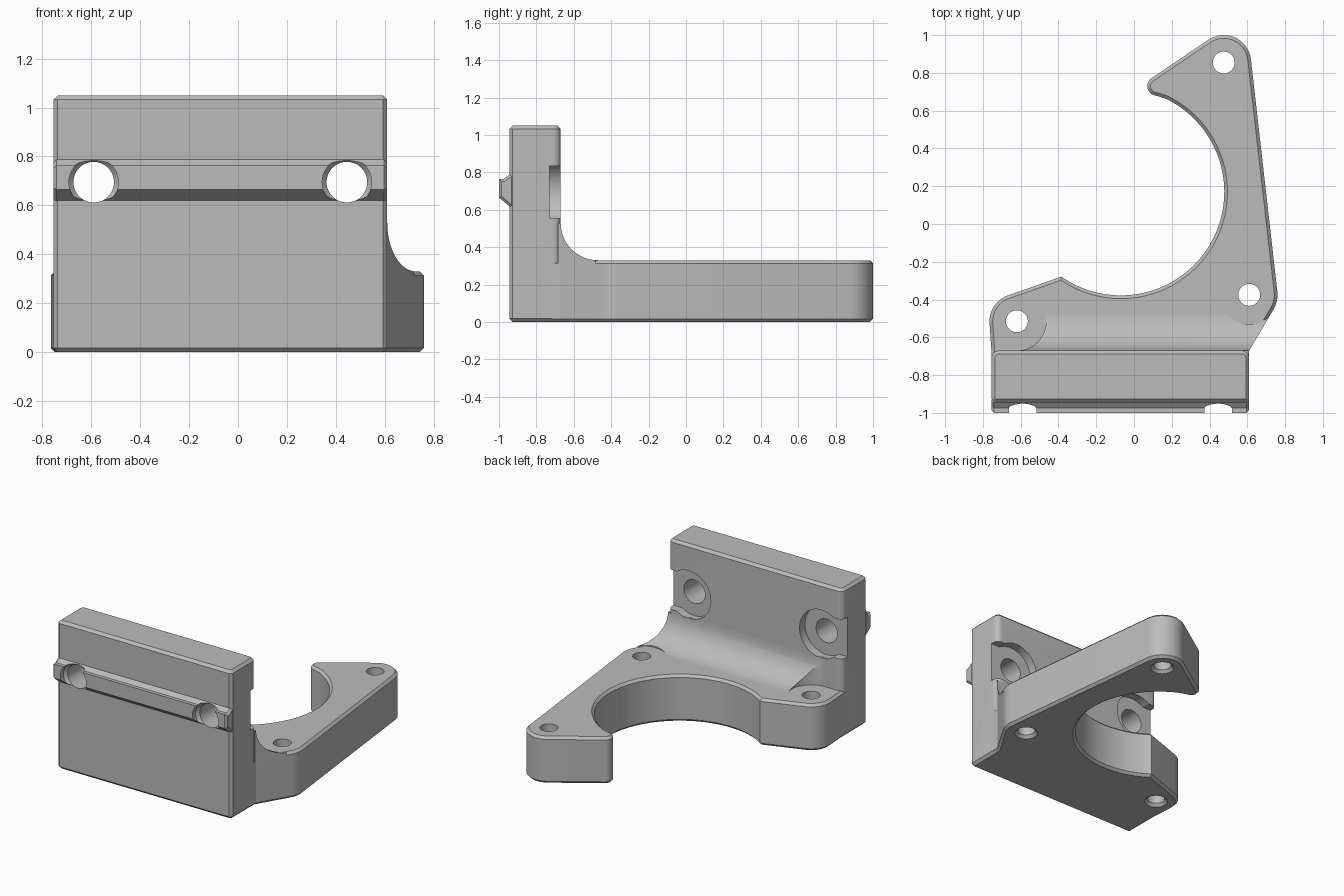
import bpy, bmesh
from math import cos, sin, radians, tau
from mathutils import Vector

if "Cube" in bpy.data.objects:
    bpy.data.objects.remove(bpy.data.objects["Cube"])

grey = bpy.data.materials.new("plain grey")
grey.use_nodes = True
colour = (0.5, 0.5, 0.5, 1)
grey.diffuse_color = colour
grey.node_tree.nodes["Principled BSDF"].inputs["Base Color"].default_value = colour


def arc(cx, cy, r, start, end, n):
    """Points along an arc, angles in degrees."""
    angles = [radians(start + (end - start) * i / n) for i in range(n + 1)]
    return [(cx + r * cos(a), cy + r * sin(a)) for a in angles]


def place(axis, a, b, t):
    return {"x": (t, a, b), "y": (a, t, b), "z": (a, b, t)}[axis]


def make(name, rings, axis, chamfer=0):
    """Solid through stacked rings, each ring being (points, position on axis)."""
    bm = bmesh.new()
    loops = [[bm.verts.new(place(axis, a, b, t)) for a, b in pts] for pts, t in rings]
    caps = [bm.faces.new(loops[0]), bm.faces.new(loops[-1])]
    for low, high in zip(loops, loops[1:]):
        for i in range(len(low)):
            bm.faces.new((low[i - 1], low[i], high[i], high[i - 1]))
    bmesh.ops.recalc_face_normals(bm, faces=bm.faces)
    if chamfer:
        edges = {e for f in caps for e in f.edges}
        bmesh.ops.bevel(bm, geom=list(edges), offset=chamfer, segments=1,
                        affect="EDGES", clamp_overlap=True)
    mesh = bpy.data.meshes.new(name)
    bm.to_mesh(mesh)
    bm.free()
    mesh.materials.append(grey)
    ob = bpy.data.objects.new(name, mesh)
    bpy.context.collection.objects.link(ob)
    return ob


def prism(name, pts, axis, lo, hi, chamfer=0):
    return make(name, [(pts, lo), (pts, hi)], axis, chamfer)


def lathe(name, centre, profile, axis):
    """Round solid from (radius, position) pairs."""
    return make(name, [(arc(*centre, r, 0, 352.5, 47), t) for r, t in profile], axis)


def box(name, x, y, z):
    pts = [(x[0], y[0]), (x[1], y[0]), (x[1], y[1]), (x[0], y[1])]
    return prism(name, pts, "z", *z)


def boolean(ob, tool, operation="DIFFERENCE"):
    """Apply a boolean and discard the tool."""
    tool.hide_render = True
    mod = ob.modifiers.new("cut", "BOOLEAN")
    mod.operation, mod.solver, mod.object = operation, "EXACT", tool
    bpy.context.view_layer.objects.active = ob
    bpy.ops.object.modifier_apply(modifier=mod.name)
    bpy.data.objects.remove(tool)


LEFT, RIGHT, FRONT, BACK = -0.755, 0.61, -0.945, -0.67
TOP = 0.33
base_holes = [(0.475, 0.855), (0.61, -0.375), (-0.62, -0.515)]
wall_holes = [(-0.59, 0.695), (0.445, 0.695)]

# Base plate with the large open circular cut-out
outline = [(LEFT, BACK), (LEFT, -0.72), (RIGHT, -0.72), (RIGHT, BACK)]
outline += arc(*base_holes[1], 0.15, -31, 6.5, 6)
outline += arc(*base_holes[0], 0.145, 6.5, 124, 16)
outline += arc(0.12, 0.73, 0.05, 124, 245, 12)
outline += arc(-0.07, 0.17, 0.548, 64, -125, 60)
outline += arc(*base_holes[2], 0.145, 110, 184, 12)
base = prism("base_plate", outline, "z", 0, TOP, 0.017)
for hole in base_holes:
    boolean(base, lathe("drill", hole, [(0.085, -0.01), (0.058, 0.02), (0.058, 0.4)], "z"))

# Upright wall, rounded at the back corners and chamfered at the front
c, r = 0.017, 0.04
footprint = [(LEFT, FRONT + c), (LEFT + c, FRONT), (RIGHT - c, FRONT), (RIGHT, FRONT + c)]
footprint += arc(RIGHT - r, BACK - r, r, 0, 90, 6)
footprint += arc(LEFT + r, BACK - r, r, 90, 180, 6)
wall = prism("upright_wall", footprint, "z", 0, 1.05, 0.018)

# Mounting rail across the front
rail_profile = [(-0.92, 0.6), (FRONT, 0.62), (-1, 0.665), (-1, 0.765),
                (-0.975, 0.765), (FRONT, 0.788), (-0.92, 0.788)]
rail = prism("front_rail", rail_profile, "x", LEFT, RIGHT, 0.014)

# Bolt holes with recesses that open to the wall ends
for hole, edge in zip(wall_holes, (-0.85, 0.7)):
    x, z = hole
    boolean(wall, lathe("drill", hole, [(0.083, -1.1), (0.083, -0.5)], "y"))
    boolean(rail, lathe("drill", hole, [(0.101, -1.05), (0.101, -0.965),
                                        (0.083, FRONT), (0.083, -0.5)], "y"))
    boolean(wall, lathe("recess", hole, [(0.17, -0.73), (0.17, -0.5)], "y"))
    boolean(wall, box("slot", sorted((x, edge)), (-0.73, -0.5), (z - 0.14, z + 0.14)))

# Concave fillet between wall and base, cleared around the base holes
fillet_profile = [(-0.685, 0.3), (-0.47, 0.3)] + arc(-0.47, 0.53, 0.2, 270, 180, 16)
fillet_profile.append((-0.685, 0.53))
fillet = prism("inner_fillet", fillet_profile, "x", -0.9, 0.9)
boolean(fillet, prism("trim", outline, "z", 0.2, 0.7), "INTERSECT")
for hole in base_holes[1:]:
    boolean(fillet, lathe("clearance", hole, [(0.155, 0.25), (0.155, 0.7)], "z"))
boolean(fillet, box("clearance", (-0.9, -0.62), (-0.8, -0.3), (0.25, 0.7)))

# Smooth curved faces, keep chamfers crisp
for ob in (base, wall, rail, fillet):
    bpy.ops.object.select_all(action="DESELECT")
    ob.select_set(True)
    bpy.context.view_layer.objects.active = ob
    bpy.ops.object.shade_smooth_by_angle(angle=radians(25))
